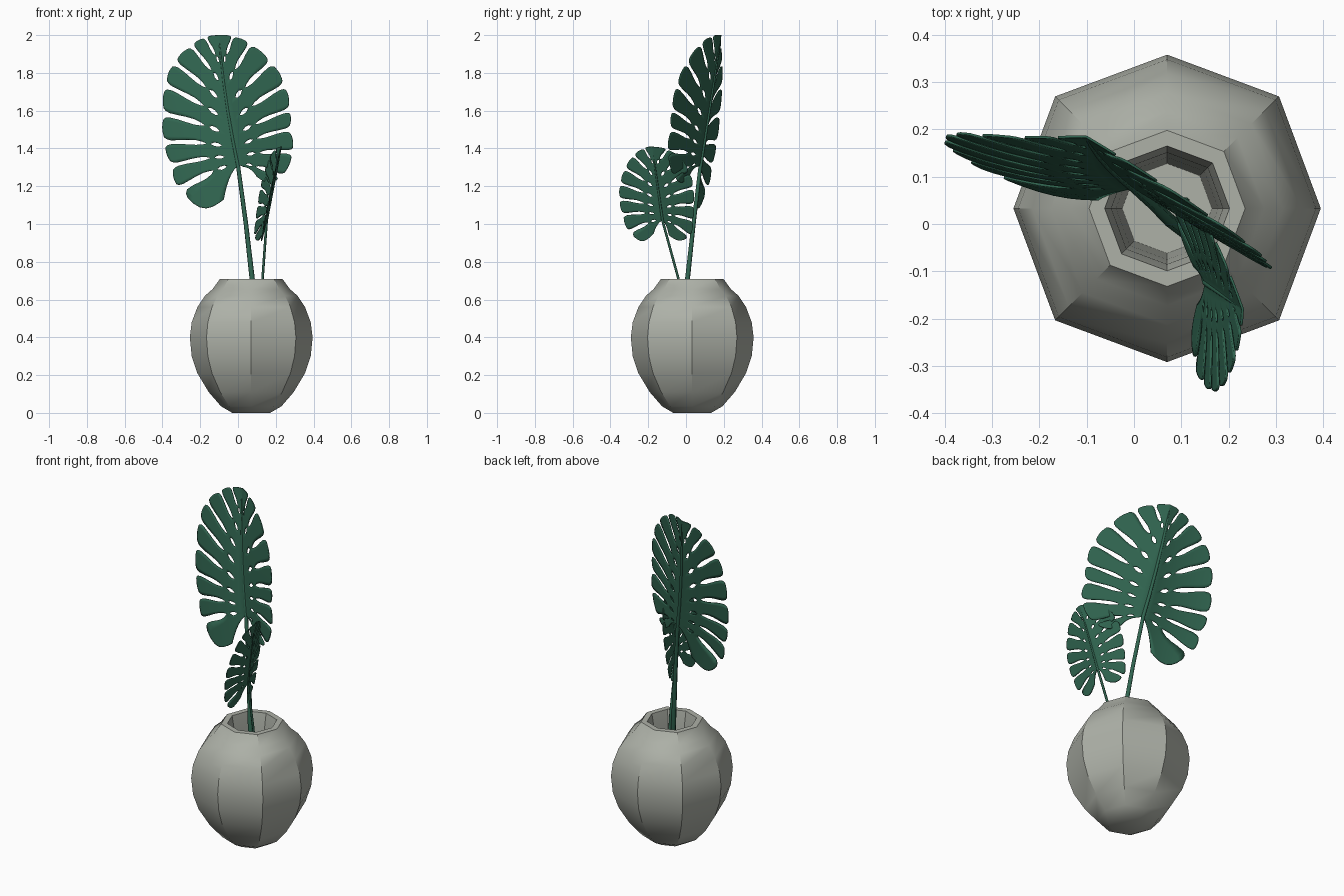
import bpy, bmesh, math
from mathutils import Vector

if "Cube" in bpy.data.objects:
    bpy.data.objects.remove(bpy.data.objects["Cube"])


def material(name, rgb):
    m = bpy.data.materials.new(name)
    m.diffuse_color = (*rgb, 1)
    m.use_nodes = True
    m.node_tree.nodes["Principled BSDF"].inputs["Base Color"].default_value = m.diffuse_color
    return m


LEAF_GREEN = material("leaf_green", (0.03, 0.13, 0.08))
CLAY = material("clay_grey", (0.42, 0.44, 0.39))


def add_object(name, bm, mat, angle):
    me = bpy.data.meshes.new(name)
    bm.to_mesh(me)
    bm.free()
    ob = bpy.data.objects.new(name, me)
    bpy.context.collection.objects.link(ob)
    me.materials.append(mat)
    bpy.ops.object.select_all(action='DESELECT')
    ob.select_set(True)
    bpy.context.view_layer.objects.active = ob
    bpy.ops.object.shade_smooth_by_angle(angle=math.radians(angle))
    return ob


# Eight-sided vase: outer wall, rim, then inner wall down to the floor
profile = [(.10, 0), (.16, .035), (.225, .11), (.285, .21), (.315, .30), (.325, .40),
           (.315, .48), (.285, .56), (.245, .62), (.205, .655), (.165, .71),
           (.132, .71), (.118, .63), (.108, .4), (.095, .05)]
bm = bmesh.new()
rings = [[bm.verts.new((.07 + r * s * math.cos(k * math.pi / 4),
                        .033 + r * s * math.sin(k * math.pi / 4), z))
          for k in range(8) for s in [1.03 if k % 2 else 1]] for r, z in profile]
for a, b in zip(rings, rings[1:]):
    for k in range(8):
        bm.faces.new((a[k], a[(k + 1) % 8], b[(k + 1) % 8], b[k]))
bm.faces.new(rings[0][::-1])
bm.faces.new(rings[-1])
add_object("vase", bm, CLAY, 35)

# Half-width of the gap between lobes along each vein: a small hole, then a slit
GAP = [(0, 0), (.10, 0), (.18, 0), (.23, .13), (.29, .13), (.35, 0), (.41, 0), (.46, .08),
       (.56, .13), (.68, .115), (.80, .085), (.92, .08), (.975, .12), (1, .19)]
ACROSS = 6


def lerp(a, b, f):
    return a + (b - a) * f


def leaf(name, rib, base, top, sides, place):
    """Lobed blade drawn in a flat (u, z) view; place(u, z) bends it into 3D."""
    bm = bmesh.new()
    for edge, sag in sides:
        n = len(edge) - 1
        for i in range(n):
            grid = []
            for t, g in GAP:
                lo = 0 if i == 0 else g
                hi = 1 if i == n - 1 else 1 - g
                row = []
                for k in range(ACROSS + 1):
                    f = lerp(lo, hi, k / ACROSS)
                    mz = lerp(base, top, ((i + f) / n) ** 1.75)
                    m = Vector((rib(mz), mz))
                    o = Vector(edge[i]).lerp(Vector(edge[i + 1]), f)
                    hump = math.sin(math.pi * f)
                    # the lowest lobe hangs down, the others round outwards
                    o += Vector((0, -sag * hump)) if i == 0 else (o - m) * .05 * hump
                    lift = .10 * (1 - (i + f) / n) + (.12 * (1 - f) if i == 0 else 0)
                    c = (m + o) / 2 + Vector((0, lift * (o - m).length))
                    if i == 0:
                        c.x += (o.x - m.x) * .2 * (1 - f)
                    p = m * (1 - t) ** 2 + c * 2 * t * (1 - t) + o * t * t
                    row.append(bm.verts.new(place(p.x, min(p.y, edge[-1][1]))))
                grid.append(row)
            for a, b in zip(grid, grid[1:]):
                for k in range(ACROSS):
                    bm.faces.new((a[k], a[k + 1], b[k + 1], b[k]))
    bmesh.ops.remove_doubles(bm, verts=bm.verts, dist=.0008)
    bmesh.ops.recalc_face_normals(bm, faces=bm.faces)
    ob = add_object(name, bm, LEAF_GREEN, 50)
    mod = ob.modifiers.new("thickness", 'SOLIDIFY')
    mod.thickness = .005
    mod.offset = 0


def stem(name, pts, radii):
    cu = bpy.data.curves.new(name, 'CURVE')
    cu.dimensions = '3D'
    cu.bevel_depth = 1
    cu.bevel_resolution = 1
    cu.use_fill_caps = True
    sp = cu.splines.new('POLY')
    sp.points.add(len(pts) - 1)
    for p, co, r in zip(sp.points, pts, radii):
        p.co = (*co, 1)
        p.radius = r
    cu.materials.append(LEAF_GREEN)
    bpy.context.collection.objects.link(bpy.data.objects.new(name, cu))


# Large leaf, drawn in the front view and leaning back
def rib_large(z):
    h = z - 1.31
    return -.21 * h + .09 * h * h


def place_large(x, z):
    d = x - rib_large(z)
    return (x, .077 + .157 * (z - 1.31) + (-.6 * d if d > 0 else .6 * d * d + .04 * d), z)


left = [(-.075, 1.13), (-.31, 1.19), (-.34, 1.31), (-.38, 1.43), (-.385, 1.58), (-.375, 1.73),
        (-.33, 1.85), (-.24, 1.94), (-.17, 1.985), (-.10, 2.0)]
right = [(.10, 1.25), (.23, 1.25), (.285, 1.38), (.265, 1.5), (.265, 1.6), (.24, 1.73),
         (.17, 1.85), (.06, 1.95), (-.03, 1.99), (-.10, 2.0)]
leaf("large_leaf", rib_large, 1.31, 1.95, [(left, .075), (right, .03)], place_large)
zs = [1.31, 1.45, 1.6, 1.75, 1.9, 1.98]
stem("large_stem", [(.125, -.03, .06), (.075, .008, .71), (.042, .04, 1.0)]
     + [place_large(rib_large(z), z) for z in zs],
     [.014, .014, .012, .011, .01, .009, .008, .006, .003])


# Small leaf, drawn in the right-hand view
def rib_small(z):
    return -.125 - .14 * (z - 1.02)


def place_small(y, z):
    d = y - rib_small(z)
    return (.178 + .2 * (z - 1.15) - (.35 * d if d > 0 else -.05 * d), y, z)


left = [(-.17, .95), (-.30, .96), (-.33, 1.05), (-.345, 1.13), (-.342, 1.21), (-.318, 1.29),
        (-.275, 1.36), (-.22, 1.4), (-.18, 1.41)]
right = [(-.09, .94), (.02, .935), (.033, 1.02), (.035, 1.1), (.033, 1.19), (.015, 1.27),
         (-.03, 1.345), (-.1, 1.395), (-.18, 1.41)]
leaf("small_leaf", rib_small, 1.02, 1.38, [(left, .045), (right, .025)], place_small)
zs = [1.02, 1.15, 1.28, 1.4]
stem("small_stem", [(.11, .05, .06), (.13, -.04, .71)]
     + [place_small(rib_small(z), z) for z in zs],
     [.007, .007, .007, .006, .005, .002])
